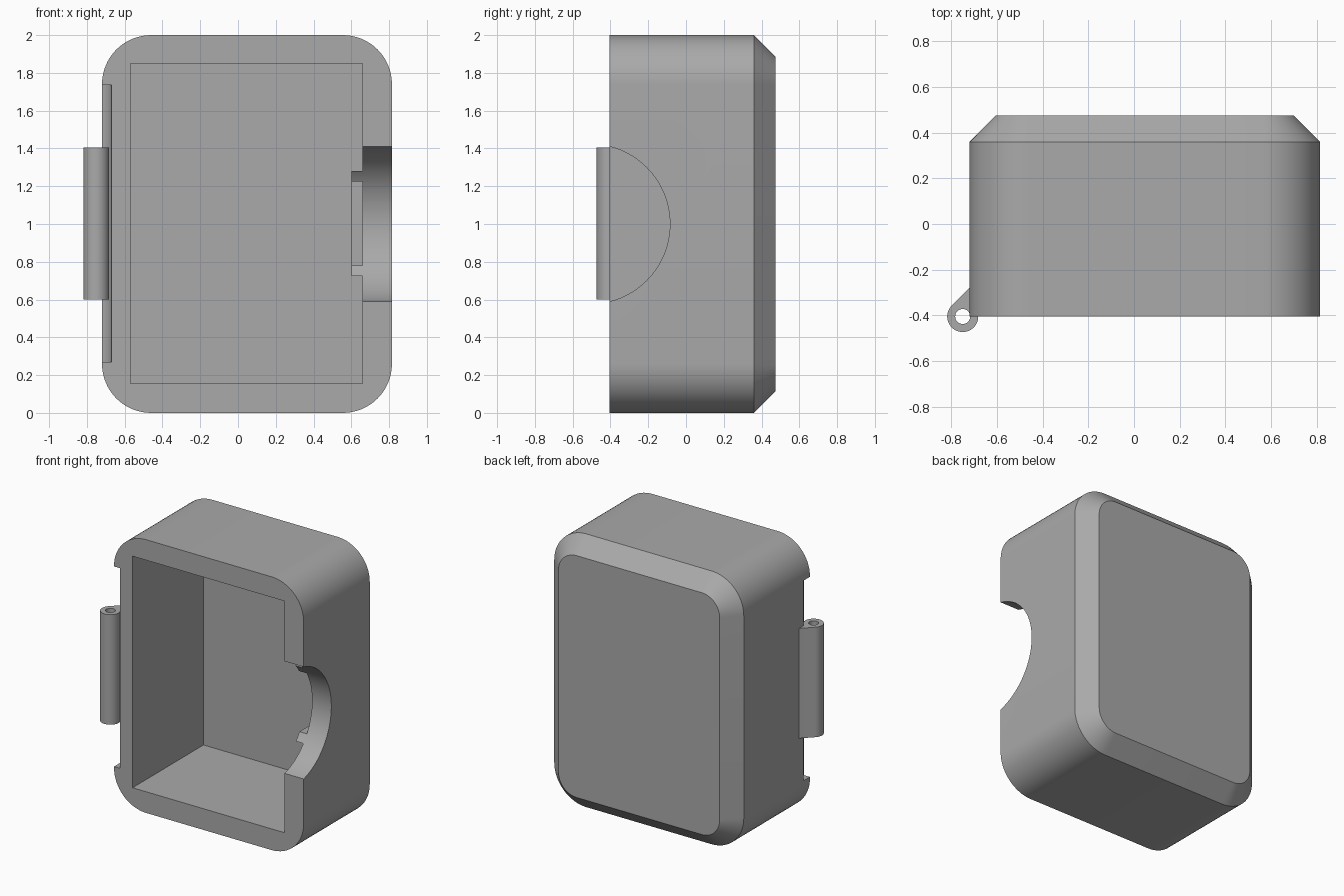
import bpy, bmesh, math
from math import cos, sin, pi

cube = bpy.data.objects.get("Cube")
if cube:
    bpy.data.objects.remove(cube, do_unlink=True)

grey = bpy.data.materials.new("plain grey")
grey.use_nodes = True
tone = (0.4, 0.4, 0.4, 1)
grey.diffuse_color = tone
grey.node_tree.nodes["Principled BSDF"].inputs["Base Color"].default_value = tone

FRONT, BACK, BEVEL = -0.405, 0.475, 0.115
LEFT, RIGHT, HEIGHT, RADIUS = -0.72, 0.815, 2.0, 0.26
PIN = (-0.75, FRONT)


def loft(name, loops):
    """Solid skinned through matching closed loops, capped at both ends."""
    bm = bmesh.new()
    rings = [[bm.verts.new(p) for p in loop] for loop in loops]
    n = len(rings[0])
    for a, b in zip(rings, rings[1:]):
        for i in range(n):
            j = (i + 1) % n
            bm.faces.new((a[i], a[j], b[j], b[i]))
    bm.faces.new(rings[0])
    bm.faces.new(rings[-1])
    bmesh.ops.recalc_face_normals(bm, faces=bm.faces)
    mesh = bpy.data.meshes.new(name)
    bm.to_mesh(mesh)
    bm.free()
    mesh.materials.append(grey)
    ob = bpy.data.objects.new(name, mesh)
    bpy.context.collection.objects.link(ob)
    return ob


def box(name, x, y, z):
    return loft(name, [[(x[0], y[0], h), (x[1], y[0], h), (x[1], y[1], h), (x[0], y[1], h)] for h in z])


def circle(centre, r, n=64):
    return [(centre[0] + r * cos(2 * pi * i / n), centre[1] + r * sin(2 * pi * i / n)) for i in range(n)]


def prism_z(name, outline, z0, z1):
    return loft(name, [[(x, y, z) for x, y in outline] for z in (z0, z1)])


def prism_x(name, outline, x0, x1):
    return loft(name, [[(x, y, z) for y, z in outline] for x in (x0, x1)])


def boolean(ob, other, operation):
    mod = ob.modifiers.new("shape", "BOOLEAN")
    mod.operation, mod.object, mod.solver = operation, other, "EXACT"
    bpy.context.view_layer.objects.active = ob
    bpy.ops.object.modifier_apply(modifier=mod.name)
    bpy.data.objects.remove(other, do_unlink=True)


def smooth(ob):
    bpy.ops.object.select_all(action="DESELECT")
    ob.select_set(True)
    bpy.context.view_layer.objects.active = ob
    bpy.ops.object.shade_smooth_by_angle(angle=math.radians(25))


def rounded_loop(y, inset, steps=16):
    r = RADIUS - inset
    lo, hi = LEFT + RADIUS, RIGHT - RADIUS
    corners = [(hi, HEIGHT - RADIUS), (lo, HEIGHT - RADIUS), (lo, RADIUS), (hi, RADIUS)]
    return [(cx + r * cos(a), y, cz + r * sin(a))
            for k, (cx, cz) in enumerate(corners)
            for a in [(k + i / steps) * pi / 2 for i in range(steps + 1)]]


# Case shell with bevelled back and open front
case = loft("case_shell", [rounded_loop(FRONT, 0), rounded_loop(BACK - BEVEL, 0), rounded_loop(BACK, BEVEL)])
boolean(case, box("cavity", (-0.57, 0.66), (-0.6, 0.415), (0.155, 1.85)), "DIFFERENCE")

# Inner bracket on the side wall: pad with two prongs
bracket_x = (0.60, 0.69)
boolean(case, box("pad", bracket_x, (0.02, 0.43), (0.725, 1.28)), "UNION")
for z in ((0.725, 0.78), (1.225, 1.28)):
    boolean(case, box("prong", bracket_x, (-0.3, 0.43), z), "UNION")

# Round finger opening and hinge clearance groove
boolean(case, prism_x("opening", circle((-0.508, 1.0), 0.423, 128), 0.5, 1.0), "DIFFERENCE")
boolean(case, prism_z("groove", circle(PIN, 0.08), 0.27, 1.735), "DIFFERENCE")
smooth(case)

# Hinge barrel with web and pin hole
hinge = prism_z("hinge_barrel", circle(PIN, 0.068), 0.6, 1.405)
web = [(-0.798, -0.357), (-0.71, -0.269), (-0.69, -0.3), (-0.7, -0.36)]
boolean(hinge, prism_z("web", web, 0.6, 1.405), "UNION")
boolean(hinge, prism_z("pin_hole", circle(PIN, 0.033, 32), 0.5, 1.5), "DIFFERENCE")
smooth(hinge)
